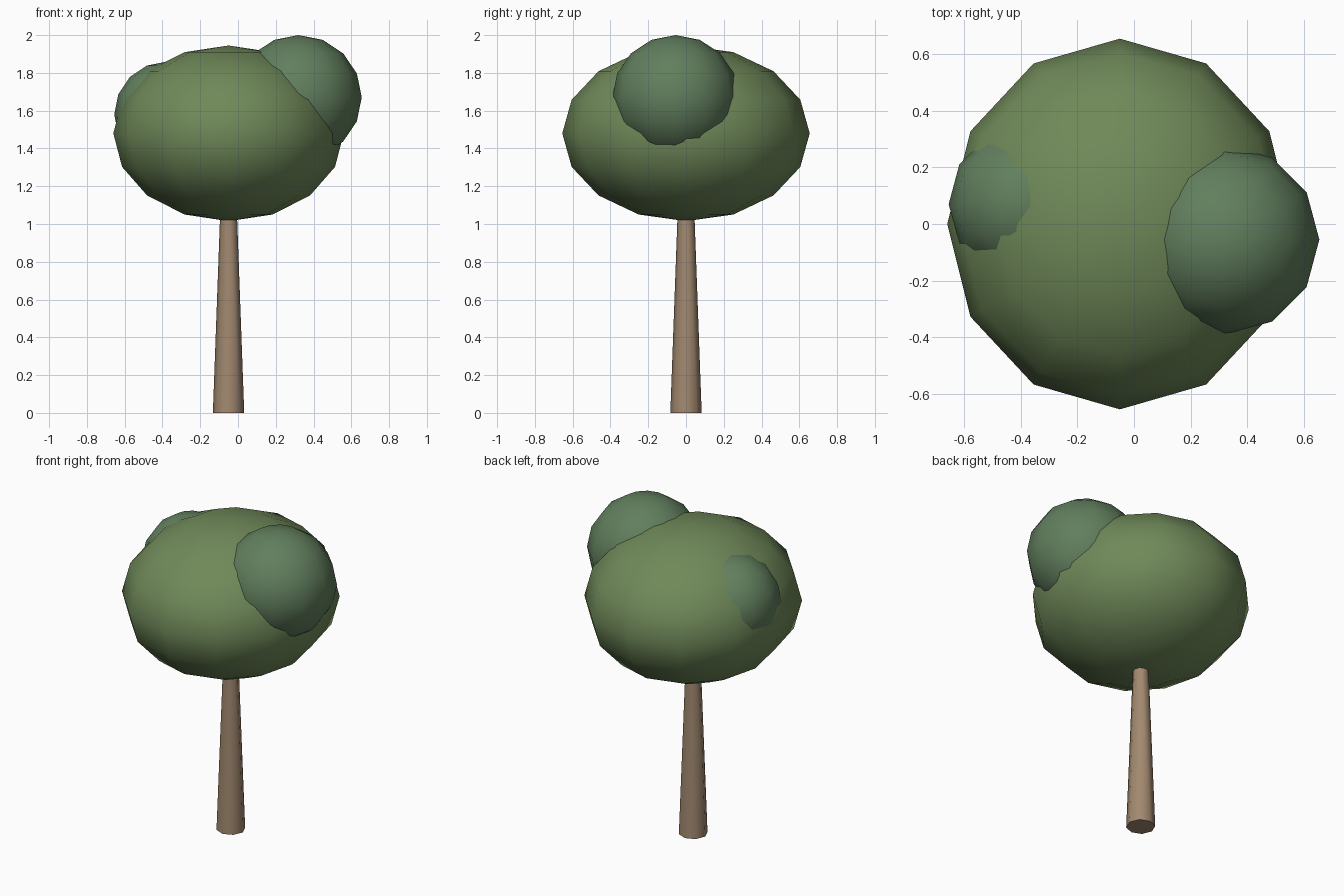
import bpy

if "Cube" in bpy.data.objects:
    bpy.data.objects.remove(bpy.data.objects["Cube"])


def make_material(name, color):
    mat = bpy.data.materials.new(name)
    mat.diffuse_color = (*color, 1.0)
    mat.use_nodes = True
    mat.node_tree.nodes["Principled BSDF"].inputs["Base Color"].default_value = mat.diffuse_color
    return mat


def finish(name, mat):
    obj = bpy.context.object
    obj.name = name
    obj.data.materials.append(mat)
    return obj


def leaf_ball(name, center, radii, mat):
    bpy.ops.mesh.primitive_uv_sphere_add(segments=12, ring_count=8, radius=1, location=center)
    obj = finish(name, mat)
    obj.scale = radii
    bpy.ops.object.transform_apply(location=False, rotation=False, scale=True)
    bpy.ops.object.shade_smooth()


bark = make_material("bark", (0.36, 0.25, 0.16))
leaf = make_material("leaf", (0.16, 0.25, 0.10))
dark_leaf = make_material("dark_leaf", (0.12, 0.21, 0.11))

# Tapered trunk, its top buried in the crown
height = 1.15
bpy.ops.mesh.primitive_cone_add(vertices=8, radius1=0.083, radius2=0.041,
                                depth=height, location=(-0.05, 0, height / 2))
finish("trunk", bark)
bpy.ops.object.shade_smooth_by_angle(angle=0.87)

# Main crown and two smaller clumps
leaf_ball("main_crown", (-0.05, 0, 1.48), (0.61, 0.655, 0.465), leaf)
leaf_ball("right_clump", (0.32, -0.055, 1.67), (0.335, 0.335, 0.33), dark_leaf)
leaf_ball("left_clump", (-0.375, 0.07, 1.58), (0.28, 0.28, 0.28), dark_leaf)
